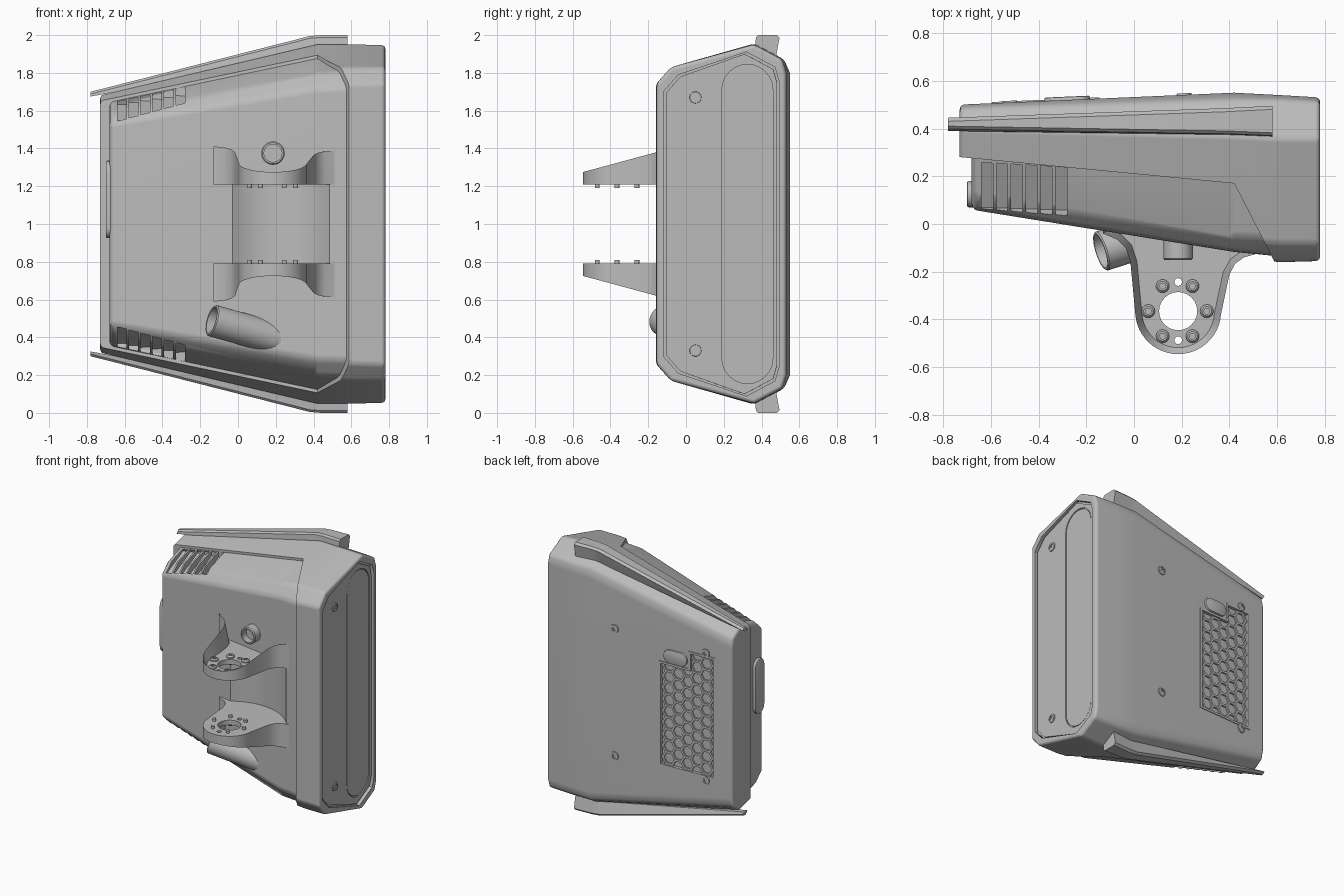
import bpy, bmesh, math
from mathutils import Matrix, Vector

cube = bpy.data.objects.get("Cube")
if cube:
    bpy.data.objects.remove(cube, do_unlink=True)

grey = bpy.data.materials.new("matte_grey")
grey.use_nodes = True
grey.diffuse_color = (0.5, 0.5, 0.5, 1)
grey.node_tree.nodes["Principled BSDF"].inputs["Base Color"].default_value = (0.5, 0.5, 0.5, 1)


# ---- helpers (heights are measured from the mid plane, objects sit at z = 1)
def make(name, bm):
    bmesh.ops.remove_doubles(bm, verts=bm.verts, dist=1e-5)
    bmesh.ops.recalc_face_normals(bm, faces=bm.faces)
    me = bpy.data.meshes.new(name)
    bm.to_mesh(me)
    bm.free()
    me.materials.append(grey)
    ob = bpy.data.objects.new(name, me)
    ob.location.z = 1
    bpy.context.collection.objects.link(ob)
    return ob


def skin(bm, rings, caps=True):
    rows = [[bm.verts.new(p) for p in ring] for ring in rings]
    n = len(rows[0])
    for a, b in zip(rows, rows[1:]):
        for i in range(n):
            bm.faces.new((a[i], a[(i + 1) % n], b[(i + 1) % n], b[i]))
    if caps:
        bm.faces.new(rows[0])
        bm.faces.new(rows[-1])


def loft(name, stations):
    bm = bmesh.new()
    skin(bm, [[(x, y, z) for y, z in pts] for x, pts in stations])
    return make(name, bm)


def prism(name, pts, low, high, mat=Matrix()):
    bm = bmesh.new()
    skin(bm, [[mat @ Vector((u, v, w)) for u, v in pts] for w in (low, high)])
    return make(name, bm)


def lathe(name, profile, mats, n=24):
    bm = bmesh.new()
    turns = [math.tau * i / n for i in range(n)]
    for m in mats:
        skin(bm, [[m @ Vector((r * math.cos(a), r * math.sin(a), h)) for a in turns]
                  for r, h in profile], caps=False)
    return make(name, bm)


def aim(pos, direction):
    return Matrix.Translation(pos) @ Vector(direction).to_track_quat('Z', 'Y').to_matrix().to_4x4()


def bevel(ob, width, segments=3):
    m = ob.modifiers.new("round", 'BEVEL')
    m.width, m.segments = width, segments


def cut(ob, cutter, op='DIFFERENCE'):
    m = ob.modifiers.new("cut", 'BOOLEAN')
    m.object, m.operation, m.solver = cutter, op, 'EXACT'
    cutter.hide_render = True


def bake(ob, weighted=False):
    bpy.context.view_layer.update()
    dg = bpy.context.evaluated_depsgraph_get()
    me = bpy.data.meshes.new_from_object(ob.evaluated_get(dg))
    ob.modifiers.clear()
    ob.data = me
    bpy.ops.object.select_all(action='DESELECT')
    ob.select_set(True)
    bpy.context.view_layer.objects.active = ob
    bpy.ops.object.shade_smooth_by_angle(angle=math.radians(32))
    if weighted:
        ob.modifiers.new("normals", 'WEIGHTED_NORMAL').keep_sharp = True


def stadium(width, height, cu=0, cv=0, n=12):
    r, flat = min(width, height) / 2, abs(width - height) / 2
    pts = []
    for i in range(2 * n + 2):
        a = math.pi * (i if i <= n else i - 1) / n
        off = flat if i <= n else -flat
        c, s = r * math.cos(a), r * math.sin(a)
        pts.append((cu + c, cv + s + off) if height > width else (cu + s + off, cv - c))
    return pts


# ---- casing cross-sections: upper half (y, height) at a few x stations
KEYS = [
    (-0.73, [(0.05, 0.54), (0.13, 0.61), (0.40, 0.685), (0.485, 0.63), (0.50, 0.56)]),
    (0.42, [(-0.135, 0.735), (-0.07, 0.82), (0.37, 0.955), (0.52, 0.87), (0.55, 0.80)]),
    (0.61, [(-0.16, 0.74), (-0.08, 0.83), (0.36, 0.955), (0.52, 0.87), (0.54, 0.80)]),
    (0.78, [(-0.155, 0.745), (-0.08, 0.83), (0.36, 0.95), (0.51, 0.87), (0.53, 0.80)]),
]


def section(x, d=0.0):
    x = min(max(x, KEYS[0][0]), KEYS[-1][0])
    for (x0, a), (x1, b) in zip(KEYS, KEYS[1:]):
        if x <= x1:
            t = (x - x0) / (x1 - x0)
            half = [Vector(p).lerp(Vector(q), t) for p, q in zip(a, b)]
            break
    half = [(y + (d if y < 0.2 else -d), z - d) for y, z in half]
    return half + [(y, -z) for y, z in reversed(half)]


def body(name, xs, d=0.0):
    return loft(name, [(x, section(x, d)) for x in xs])


def on_back(x, z):
    """Frame on the rear face: u to -x, v up, w outwards."""
    u = Vector((-1, -0.0435, 0)).normalized()
    v = Vector((0, 0, 1))
    w = u.cross(v)
    m = Matrix((u, v, w)).transposed().to_4x4()
    m.translation = (x, section(x)[4][0], z)
    return m


# ---- rear shell with end collar
shell = body("rear_shell", [-0.73, 0.42, 0.61, 0.78])
bevel(shell, 0.02)
split = prism("split_cutter", [(-0.8, 0.287), (0.42, 0.17), (0.61, -0.2), (0.9, -0.2), (0.9, 0.7), (-0.8, 0.7)], -1.2, 1.2)
cut(shell, split, 'INTERSECT')
recess = body("end_cutter", [0.755, 0.9], 0.04)
cut(shell, recess)
grille_outline = [(-0.21, -0.44), (0.21, -0.44), (0.21, 0.44), (0.03, 0.44), (0.03, 0.31), (-0.21, 0.31)]
grille_mat = on_back(-0.37, 0)
pocket = prism("grille_cutter", grille_outline, -0.035, 0.03, grille_mat)
cut(shell, pocket)

# ---- front shell with curved clearance and vent slots
front = body("front_shell", [-0.68, 0.42, 0.66], 0.018)
bevel(front, 0.025)
axis = Vector((0.185, -0.365, 0))
clearance = lathe("clearance_cutter", [(0, -0.21), (0.385, -0.21), (0.385, 0.21), (0, 0.21)],
                  [Matrix.Translation(axis)], 96)
cut(front, clearance)
bm = bmesh.new()
for s in (1, -1):
    for i in range(6):
        x = -0.615 + 0.062 * i
        t = (x + 0.73) / 1.15
        bmesh.ops.create_cube(bm, size=1, matrix=Matrix.Translation((x, 0.15 - 0.04 * t, s * (0.61 + 0.2 * t)))
                              @ Matrix.Rotation(0.45 * s, 4, 'X') @ Matrix.Diagonal((0.048, 0.22, 0.1, 1)))
slots = make("vent_cutter", bm)
cut(front, slots)
bake(shell, True)
bake(front, True)

# ---- end panel with long inlay
panel = body("end_panel", [0.72, 0.765], 0.05)
along_x = Matrix(((0, 0, 1, 0), (1, 0, 0, 0), (0, 1, 0, 0), (0, 0, 0, 1)))
inlay_cut = prism("inlay_cutter", stadium(0.27, 1.69, 0.325, 0), 0.75, 0.8, along_x)
cut(panel, inlay_cut)
bake(panel)
bake(prism("end_inlay", stadium(0.258, 1.678, 0.325, 0), 0.74, 0.762, along_x))

# ---- honeycomb grille and its raised rim
r = 0.05
cells = []
for c in range(7):
    for row in range(-6, 6):
        u, v = -0.225 + 1.5 * r * c, math.sqrt(3) * r * (row + 0.5 * (c % 2))
        if abs(v) < 0.48 and (v < 0.36 or u > 0):
            cells.append(grille_mat @ Matrix.Translation((u, v, 0)))
lathe("honeycomb_grille", [(r, -0.04), (r, -0.006), (r * 0.82, -0.006), (r * 0.82, -0.04)], cells, 6)
rim = prism("grille_rim", [(u + math.copysign(0.016, u if abs(u) > 0.1 else -1), v + math.copysign(0.016, v))
                           for u, v in grille_outline], -0.02, 0.005, grille_mat)
cut(rim, pocket)
bake(rim)

# ---- rear button and left side latch
button = prism("rear_button", stadium(0.19, 0.10), -0.02, 0.014, on_back(-0.28, 0.38))
bevel(button, 0.006, 2)
bake(button)
latch = prism("side_latch", stadium(0.11, 0.41, 0.125, 0.13), -0.70, -0.64, along_x)
bevel(latch, 0.008, 2)
bake(latch)

# ---- countersunk screws on rear face and end panel
spots = [on_back(x, s * 0.475) for x in (0.21, -0.52) for s in (1, -1)]
spots += [aim((0.765, 0.05, s * 0.67), (1, 0, 0)) for s in (1, -1)]
bake(lathe("casing_screws", [(0, -0.004), (0.012, -0.004), (0.012, 0.003), (0.02, 0.003),
                             (0.02, 0.007), (0.03, 0.007), (0.033, -0.01)], spots))

# ---- mirrored rails and hinge brackets
arc = [(axis.x + 0.18 * math.cos(a), axis.y + 0.18 * math.sin(a))
       for a in (math.radians(184 + 172 * i / 24) for i in range(25))]
outline = [(-0.13, 0.1), (-0.13, -0.04), (-0.07, -0.065), (-0.035, -0.10), (-0.015, -0.16)] + arc \
    + [(0.40, -0.21), (0.425, -0.165), (0.46, -0.14), (0.55, -0.115), (0.55, 0.1)]
bolt_spots = [(0.12, -0.26), (0.245, -0.26), (0.06, -0.365), (0.305, -0.365), (0.12, -0.47), (0.245, -0.47)]
rail_keys = [(-0.78, 0.39, 0.445, 0.675, 0.70), (0.38, 0.37, 0.485, 0.89, 0.995),
             (0.44, 0.368, 0.488, 0.89, 1.0), (0.58, 0.362, 0.495, 0.88, 1.0)]
for s, side in ((1, "upper"), (-1, "lower")):
    rail = loft(side + "_rail", [(x, [(a, s * lo), (a + 0.008, s * (hi - 0.012)), (a + 0.02, s * hi),
                                      (b - 0.015, s * hi), (b, s * (hi - 0.015)), (b - 0.02, s * lo)])
                                 for x, a, b, lo, hi in rail_keys])
    bake(rail)

    # tongue with a sloping rim around a sunken floor
    bm = bmesh.new()
    skin(bm, [[(x, y, s * 0.208) for x, y in outline],
              [(x, y, s * (0.275 + (y + 0.545) * 0.27)) for x, y in outline]])
    bm.faces.ensure_lookup_table()
    floor = bm.faces[-1]
    bmesh.ops.recalc_face_normals(bm, faces=bm.faces)
    bmesh.ops.inset_region(bm, faces=[floor], thickness=0.028)
    for v in floor.verts:
        v.co.z = s * 0.245
    bracket = make(side + "_bracket", bm)
    holes = lathe("hole_cutter", [(0, -0.5), (1, -0.5), (1, 0.5), (0, 0.5)],
                  [Matrix.Translation((axis.x, axis.y + dy, s * 0.3)) @ Matrix.Diagonal((q, q, 1, 1))
                   for dy, q in ((0, 0.08), (0.122, 0.016), (-0.122, 0.016))])
    cut(bracket, holes)
    bake(bracket)
    bpy.data.objects.remove(holes, do_unlink=True)
    bake(lathe(side + "_bracket_bolts", [(0, 0.19), (0.013, 0.19), (0.013, 0.24), (0.028, 0.24), (0.028, 0.253),
                                         (0.02, 0.262), (0.012, 0.262), (0.012, 0.255), (0, 0.255)],
               [Matrix.Translation((x, y, 0)) @ Matrix.Diagonal((1, 1, s, 1)) for x, y in bolt_spots], 16))

# ---- front socket and angled cable port
bake(lathe("front_socket", [(0, 0.05), (0.047, 0.05), (0.047, 0), (0.056, 0), (0.062, 0.006), (0.062, 0.12)],
           [aim((0.185, -0.15, 0.375), (0, 1, 0))], 32))
bake(lathe("cable_port", [(0, 0.16), (0.068, 0.16), (0.072, 0), (0.08, 0), (0.085, 0.006), (0.085, 0.42), (0, 0.42)],
           [aim((-0.14, -0.115, -0.51), (1, 0.32, -0.28))], 32))

for helper in (split, recess, pocket, clearance, slots, inlay_cut):
    bpy.data.objects.remove(helper, do_unlink=True)
